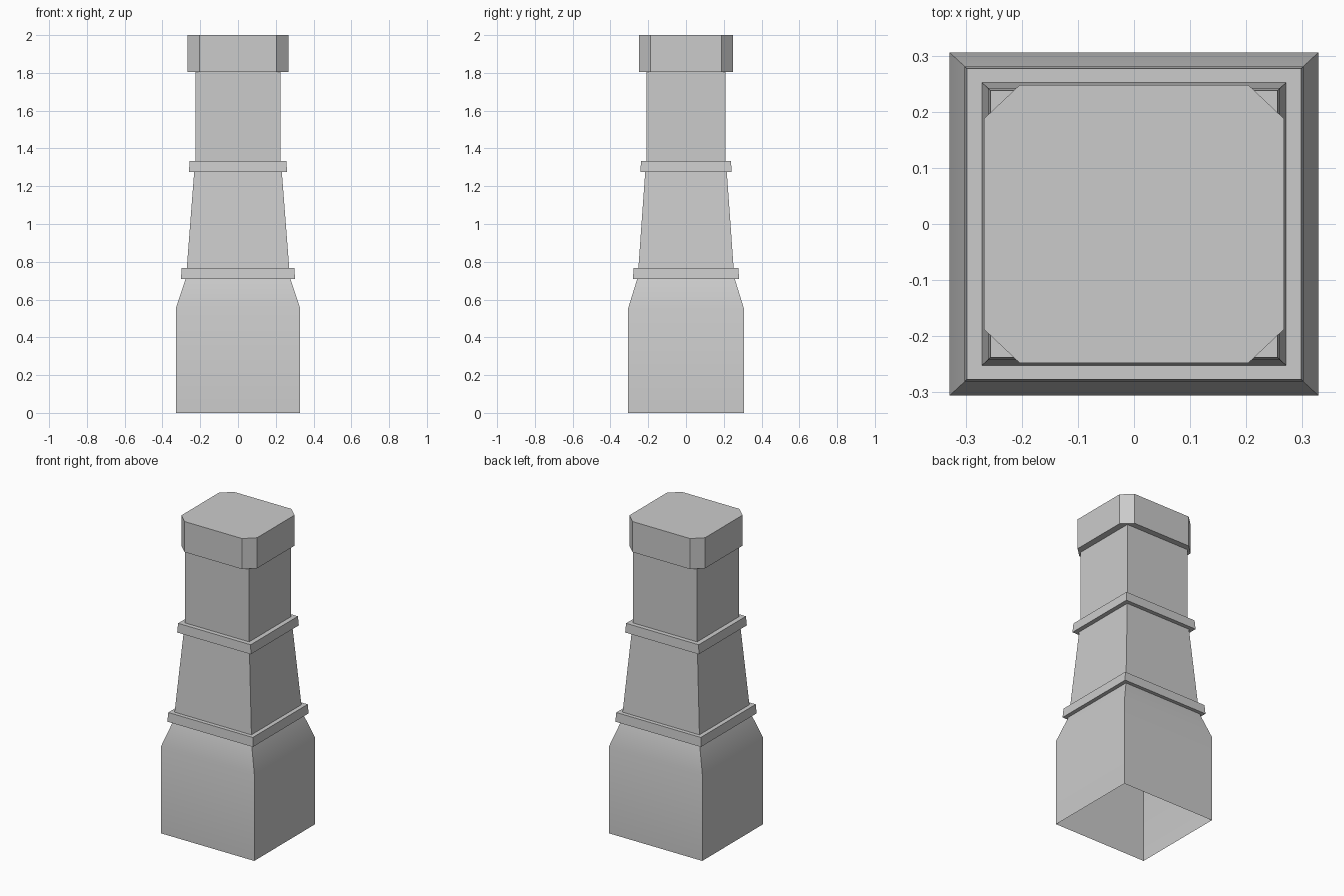
import bpy, bmesh, math

if "Cube" in bpy.data.objects:
    bpy.data.objects.remove(bpy.data.objects["Cube"])


def outline(hx, hy, cx=0.0, cy=0.0):
    """Counter-clockwise rectangle with optional cut corners."""
    return [(hx - cx, -hy), (hx, cy - hy), (hx, hy - cy), (hx - cx, hy),
            (cx - hx, hy), (-hx, hy - cy), (-hx, cy - hy), (cx - hx, -hy)]


def loft(name, sections, cap_top=False, smooth=False):
    """Skin a stack of (z, outline) sections; the ends stay open unless capped."""
    bm = bmesh.new()
    rings = [[bm.verts.new((x, y, z)) for x, y in pts] for z, pts in sections]
    for low, high in zip(rings, rings[1:]):
        for i in range(8):
            j = (i + 1) % 8
            bm.faces.new((low[i], low[j], high[j], high[i]))
    if cap_top:
        bm.faces.new(rings[-1])
    # merge the doubled points of uncut corners
    bmesh.ops.remove_doubles(bm, verts=bm.verts, dist=1e-5)
    mesh = bpy.data.meshes.new(name)
    bm.to_mesh(mesh)
    bm.free()
    obj = bpy.data.objects.new(name, mesh)
    bpy.context.collection.objects.link(obj)
    if smooth:
        bpy.ops.object.select_all(action='DESELECT')
        obj.select_set(True)
        bpy.context.view_layer.objects.active = obj
        bpy.ops.object.shade_smooth_by_angle(angle=math.radians(30))
    return obj


# Shared joints between the parts
base_top = outline(0.277, 0.258)
taper_low = outline(0.271, 0.252)
taper_high = outline(0.232, 0.216)
shaft = outline(0.226, 0.21)
cap = outline(0.267, 0.248, 0.0635, 0.06)

# Hollow base with sloped shoulders, open underneath
foot = outline(0.329, 0.306)
loft("base", [(0, foot), (0.555, foot), (0.71, base_top)], smooth=True)

# Lower moulding
loft("lower_moulding", [(0.71, base_top), (0.71, outline(0.302, 0.281)),
                        (0.768, outline(0.298, 0.277)), (0.768, taper_low)])

# Tapered middle
loft("tapered_shaft", [(0.768, taper_low), (1.275, taper_high)])

# Upper moulding
loft("upper_moulding", [(1.275, taper_high), (1.275, outline(0.26, 0.242)),
                        (1.333, outline(0.256, 0.238)), (1.333, shaft)])

# Straight neck
loft("neck", [(1.333, shaft), (1.805, shaft)])

# Cap with cut corners
loft("cap", [(1.805, shaft), (1.805, cap), (2.0, cap)], cap_top=True)
